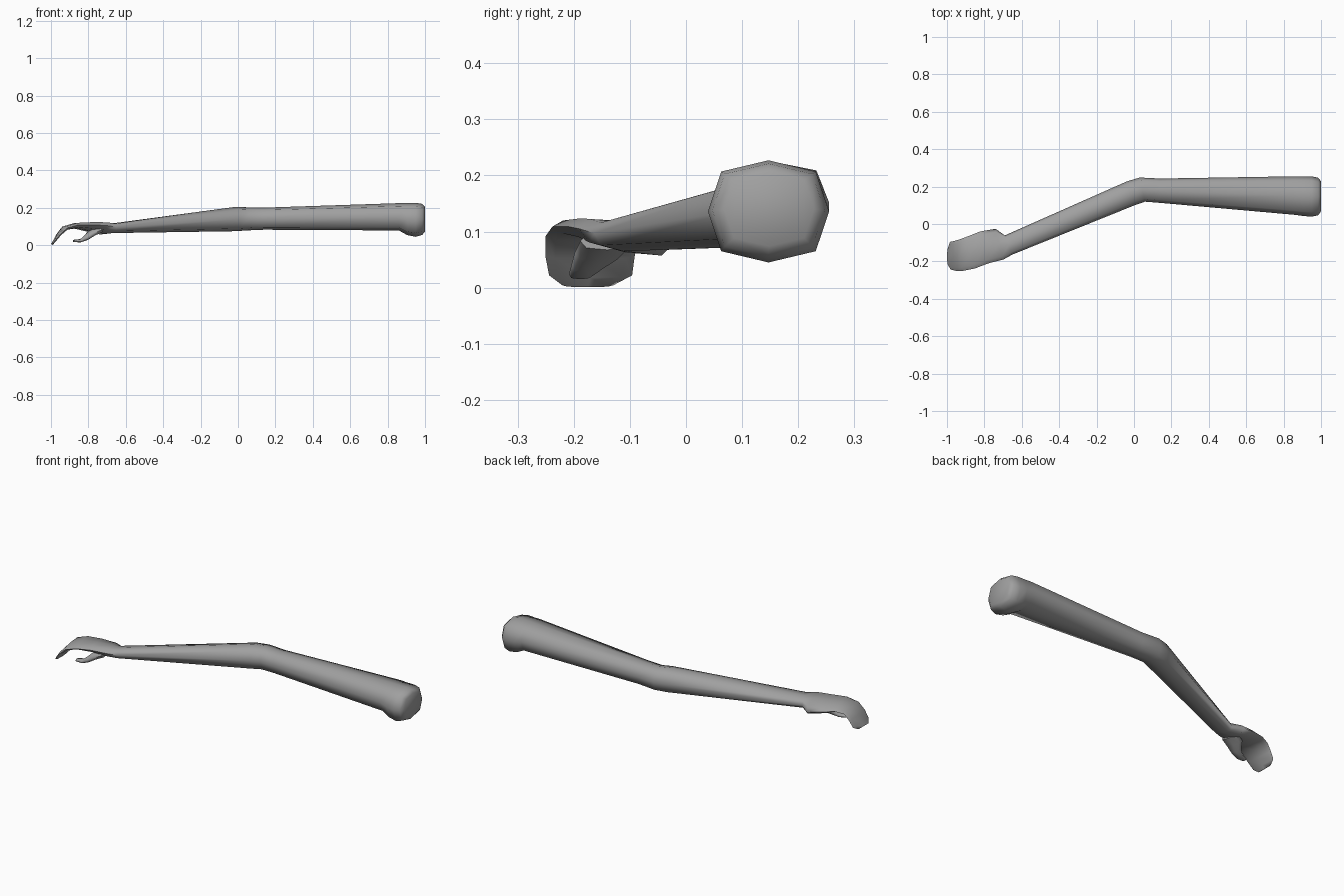
import bpy, bmesh, math
from mathutils import Vector

if "Cube" in bpy.data.objects:
    bpy.data.objects.remove(bpy.data.objects["Cube"])

grey = bpy.data.materials.new("plain grey")
grey.use_nodes = True
grey.diffuse_color = (0.35, 0.35, 0.35, 1)
grey.node_tree.nodes["Principled BSDF"].inputs["Base Color"].default_value = (0.35, 0.35, 0.35, 1)

D = 0.78
OCTAGON = [(1, 0), (D, D), (0, 1), (-D, D), (-1, 0), (-D, -D), (0, -1), (D, -D)]


def loft(name, rings):
    """Skin eight-sided rings: centre x, y, z, half width, half height, yaw, pitch, roll drop."""
    bm = bmesh.new()
    loops = []
    for x, y, z, hw, hh, yaw, pitch, roll in rings:
        a, p = math.radians(yaw), math.radians(pitch)
        across = Vector((-math.sin(a) * hw, math.cos(a) * hw, -roll))
        up = Vector((-math.sin(p), 0, math.cos(p))) * hh
        loops.append([bm.verts.new(Vector((x, y, z)) + across * u + up * v) for u, v in OCTAGON])
    for r0, r1 in zip(loops, loops[1:]):
        for i in range(8):
            j = (i + 1) % 8
            bm.faces.new((r0[i], r0[j], r1[j], r1[i]))
    bm.faces.new(loops[0])
    bm.faces.new(loops[-1])
    bmesh.ops.recalc_face_normals(bm, faces=bm.faces)
    mesh = bpy.data.meshes.new(name)
    bm.to_mesh(mesh)
    bm.free()
    mesh.materials.append(grey)
    obj = bpy.data.objects.new(name, mesh)
    bpy.context.collection.objects.link(obj)
    bpy.ops.object.select_all(action='DESELECT')
    obj.select_set(True)
    bpy.context.view_layer.objects.active = obj
    bpy.ops.object.shade_smooth_by_angle(angle=math.radians(65))
    return obj


# Shoulder, elbow, forearm, palm and curled fingers in one skin
loft("arm_and_hand", [
    (1.000, 0.148, 0.140, 0.080, 0.066, 0, 0, 0),
    (0.985, 0.147, 0.138, 0.100, 0.083, 0, 0, 0),
    (0.950, 0.147, 0.136, 0.108, 0.091, 0, 0, 0),
    (0.905, 0.149, 0.140, 0.106, 0.086, 0, 0, 0),
    (0.860, 0.152, 0.152, 0.103, 0.073, 0, 0, 0),
    (0.140, 0.178, 0.142, 0.065, 0.059, 0, 0, 0),
    (0.045, 0.184, 0.141, 0.066, 0.062, 12, 0, 0),
    (-0.015, 0.165, 0.140, 0.067, 0.065, 20, 0, 0),
    (-0.670, -0.112, 0.091, 0.055, 0.026, 22, 0, 0.006),
    (-0.720, -0.108, 0.090, 0.085, 0.027, 14, 0, 0.015),
    (-0.800, -0.125, 0.099, 0.088, 0.021, 14, 0, 0.010),
    (-0.870, -0.152, 0.105, 0.088, 0.015, 12, 8, 0.004),
    (-0.925, -0.167, 0.092, 0.084, 0.012, 8, 35, 0),
    (-0.958, -0.171, 0.057, 0.080, 0.009, 5, 52, 0),
    (-0.982, -0.170, 0.022, 0.074, 0.007, 2, 55, 0),
    (-0.995, -0.175, 0.004, 0.045, 0.005, 0, 55, 0),
])

# Thumb sweeping down from the palm and hooking forward
loft("thumb", [
    (-0.740, -0.140, 0.083, 0.050, 0.018, 15, 30, 0),
    (-0.785, -0.155, 0.062, 0.045, 0.019, 15, 45, 0),
    (-0.812, -0.175, 0.040, 0.030, 0.015, 12, 40, 0),
    (-0.842, -0.188, 0.024, 0.021, 0.009, 10, 5, 0),
    (-0.880, -0.195, 0.023, 0.013, 0.006, 8, -10, 0),
])
